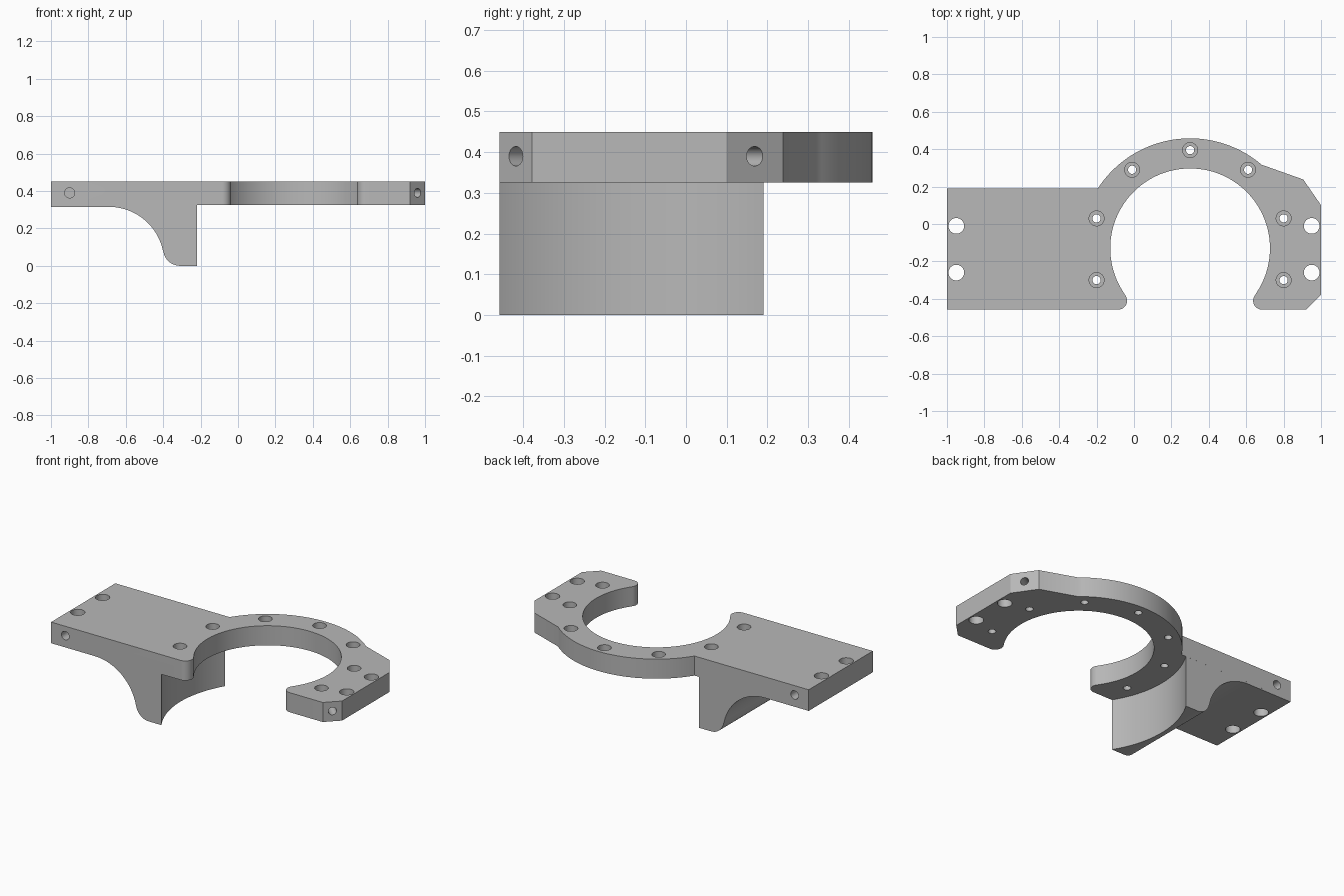
import bpy
import bmesh
from math import cos, sin, radians
from mathutils import Vector

cube = bpy.data.objects.get("Cube")
if cube:
    bpy.data.objects.remove(cube, do_unlink=True)

FRONT, BACK = -0.458, 0.19
SPLIT, TOP = 0.325, 0.45
RING = (0.30, -0.13)
DRILL_Z = 0.39

grey = bpy.data.materials.new("machined_grey")
grey.use_nodes = True
grey.diffuse_color = (0.48, 0.48, 0.48, 1)
grey.node_tree.nodes["Principled BSDF"].inputs["Base Color"].default_value = (0.48, 0.48, 0.48, 1)


def arc(centre, radius, start, end, steps):
    """Points along a circular arc, angles in degrees."""
    angles = [radians(start + (end - start) * i / steps) for i in range(steps + 1)]
    return [(centre[0] + radius * cos(a), centre[1] + radius * sin(a)) for a in angles]


def prism(name, points, offset):
    """Extrude a closed loop of 3D points along an offset."""
    bm = bmesh.new()
    face = bm.faces.new([bm.verts.new(p) for p in points])
    result = bmesh.ops.extrude_face_region(bm, geom=[face])
    verts = [g for g in result["geom"] if isinstance(g, bmesh.types.BMVert)]
    bmesh.ops.translate(bm, vec=offset, verts=verts)
    bmesh.ops.recalc_face_normals(bm, faces=bm.faces)
    mesh = bpy.data.meshes.new(name)
    bm.to_mesh(mesh)
    bm.free()
    mesh.materials.append(grey)
    obj = bpy.data.objects.new(name, mesh)
    bpy.context.collection.objects.link(obj)
    return obj


def cylinder(start, end, radius, steps=32):
    """Cutter cylinder running between two points."""
    start, end = Vector(start), Vector(end)
    turn = (end - start).to_track_quat("Z", "Y")
    loop = [start + turn @ Vector((x, y, 0)) for x, y in arc((0, 0), radius, 0, 360, steps)[:-1]]
    return prism("cutter", loop, end - start)


def combine(target, tool, operation):
    """Apply a boolean and remove the tool object."""
    mod = target.modifiers.new("boolean", "BOOLEAN")
    mod.operation, mod.solver, mod.object = operation, "EXACT", tool
    bpy.context.view_layer.update()
    graph = bpy.context.evaluated_depsgraph_get()
    mesh = bpy.data.meshes.new_from_object(target.evaluated_get(graph))
    target.modifiers.clear()
    target.data = mesh
    bpy.data.objects.remove(tool, do_unlink=True)


# Flat plate with the open ring
outline = [(-1, FRONT), (-1, BACK)]
outline += arc(RING, 0.588, 147, 49.5, 40)
outline += [(0.905, 0.238), (1, 0.1), (1, -0.378), (0.92, FRONT)]
outline += arc((0.685, -0.41), 0.048, -90, -216, 12)
outline += arc(RING, 0.427, -36, 216, 80)[1:-1]
outline += arc((-0.085, -0.41), 0.048, 36, -90, 12)
bracket = prism("clamp_bracket", [(x, y, SPLIT) for x, y in outline], (0, 0, TOP - SPLIT))

# Curved support leg beneath the plate, hollowed around the ring
profile = [(-1, SPLIT), (-1, 0.315)]
profile += arc((-0.69, 0.02), 0.295, 90, 12, 24)
profile += arc((-0.31, 0.09), 0.09, 192, 270, 10)
profile += [(-0.15, 0), (-0.15, SPLIT)]
leg = prism("support_leg", [(x, FRONT, z) for x, z in profile], (0, BACK - FRONT, 0))
combine(leg, cylinder((*RING, -0.2), (*RING, 0.6), 0.615, 128), "DIFFERENCE")
combine(bracket, leg, "UNION")

# Plain through holes at both ends
for x in (-0.95, 0.95):
    for y in (-0.01, -0.26):
        combine(bracket, cylinder((x, y, 0.2), (x, y, 0.6), 0.042), "DIFFERENCE")

# Counterbored screw holes around the ring
screws = [(0, 0.395)] + [(s * x, y) for s in (-1, 1)
                         for x, y in ((0.31, 0.29), (0.5, 0.03), (0.5, -0.3))]
for dx, y in screws:
    x = RING[0] + dx
    combine(bracket, cylinder((x, y, 0.385), (x, y, 0.6), 0.04), "DIFFERENCE")
    combine(bracket, cylinder((x, y, 0.2), (x, y, 0.6), 0.022), "DIFFERENCE")

# Blind side holes: two in the long edges, two in the corner chamfers
sides = [((-0.9, FRONT), (0, -1), 0.027), ((-0.9, BACK), (0, 1), 0.027),
         ((0.96, -0.418), (0.707, -0.707), 0.024), ((0.953, 0.169), (0.82, 0.57), 0.024)]
for (x, y), (nx, ny), radius in sides:
    centre, normal = Vector((x, y, DRILL_Z)), Vector((nx, ny, 0))
    combine(bracket, cylinder(centre + normal * 0.05, centre - normal * 0.1, radius), "DIFFERENCE")

# Smooth curves, sharp edges
bpy.ops.object.select_all(action="DESELECT")
bracket.select_set(True)
bpy.context.view_layer.objects.active = bracket
bpy.ops.object.shade_smooth_by_angle(angle=radians(25))
